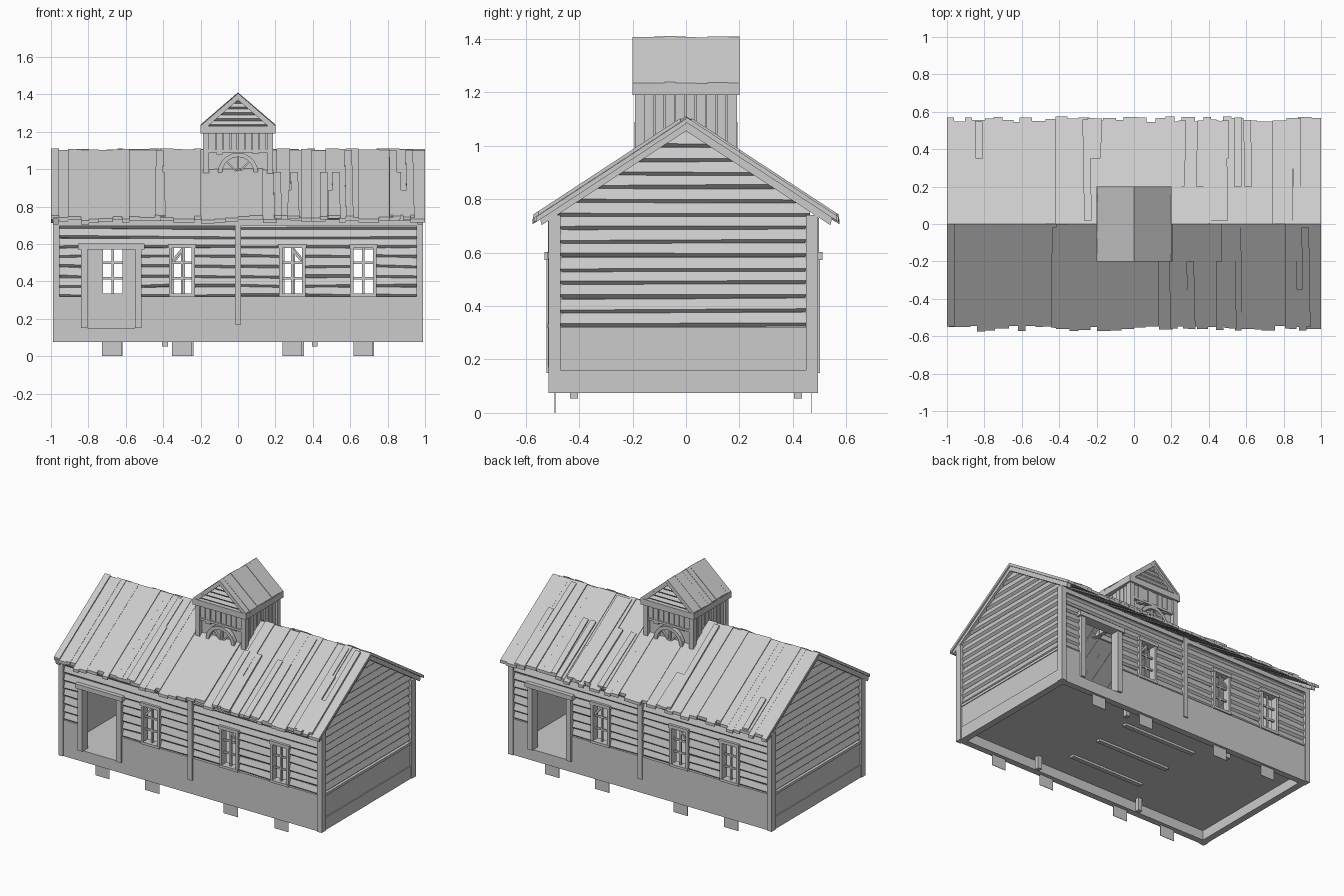
import bpy, bmesh, math, random
from mathutils import Vector

random.seed(4)
if "Cube" in bpy.data.objects:
    bpy.data.objects.remove(bpy.data.objects["Cube"])

GREY = (0.6, 0.6, 0.6, 1)
wood = bpy.data.materials.new("weathered_grey")
wood.diffuse_color = GREY
wood.use_nodes = True
wood.node_tree.nodes["Principled BSDF"].inputs["Base Color"].default_value = GREY

YC = -0.01          # centre line of the walls
RIDGE, SLOPE = 1.1, 0.655


def loft(bm, a, b):
    """Solid between two matching outlines."""
    va, vb = [[bm.verts.new(p) for p in ring] for ring in (a, b)]
    n = len(va)
    for i in range(n):
        j = (i + 1) % n
        bm.faces.new((va[i], va[j], vb[j], vb[i]))
    bm.faces.new(va[::-1])
    bm.faces.new(vb)


def box(bm, x0, x1, y0, y1, z0, z1):
    ring = [(y0, z0), (y1, z0), (y1, z1), (y0, z1)]
    loft(bm, [(x0, *p) for p in ring], [(x1, *p) for p in ring])


def finish(name, bm, opposite=None, pivot=YC):
    """Make the object, and optionally its half-turn copy on the far side."""
    bmesh.ops.recalc_face_normals(bm, faces=bm.faces)
    mesh = bpy.data.meshes.new(name)
    bm.to_mesh(mesh)
    bm.free()
    mesh.materials.append(wood)
    ob = bpy.data.objects.new(name, mesh)
    bpy.context.collection.objects.link(ob)
    if opposite:
        twin = bpy.data.objects.new(opposite, mesh)
        twin.rotation_euler.z = math.pi
        twin.location.y = 2 * pivot
        bpy.context.collection.objects.link(twin)


def lap(z0, z1, lip=0.016):
    """Clapboard section: (outward, height), fat lower edge with sloping lip."""
    return [(0, z0), (0, z1), (0.003, z1), (lip, z0 + 0.012), (0.004, z0)]


def jit(a):
    return random.uniform(-a, a)


# Openings of a long wall: x0, x1, z0, z1
WINDOWS = (-0.3, 0.29, 0.67)
DOOR = (-0.805, -0.55, 0.15, 0.575)
openings = [DOOR] + [(c - 0.055, c + 0.055, 0.33, 0.585) for c in WINDOWS]


def spans(z0, z1):
    """Solid stretches of wall between openings at a height."""
    x, out = -0.97, []
    for o in openings:
        if o[2] < z1 - 0.011 and o[3] > z0 + 0.011:
            out.append((x, o[0]))
            x = o[1]
    return out + [(x, 0.97)]


# Long wall core and plinth
bm = bmesh.new()
box(bm, -0.98, 0.98, -0.508, -0.465, 0.075, 0.15)
for z0, z1, front in ((0.15, 0.32, -0.508), (0.32, 0.585, -0.49), (0.585, 0.73, -0.49)):
    for x0, x1 in spans(z0, z1):
        box(bm, x0, x1, front, -0.465, z0, z1)
finish("front_wall", bm, "back_wall")

# Long wall clapboards
ROWS = (0.32, 0.37, 0.42, 0.475, 0.53, 0.58, 0.63, 0.68, 0.73)
bm = bmesh.new()
for z0, z1 in zip(ROWS, ROWS[1:]):
    for x0, x1 in spans(z0, z1):
        cuts = [x0, 0, x1] if x0 < 0 < x1 else [x0, x1]
        for a, b in zip(cuts, cuts[1:]):
            ends = []
            for x in (a, b):
                d = jit(0.005)
                ends.append([(x, -0.489 - u, z + (d if u > 0 else 0)) for u, z in lap(z0, z1)])
            loft(bm, *ends)
finish("front_siding", bm, "back_siding")

# Wall posts and eave rail
bm = bmesh.new()
for x0, x1 in ((-0.99, -0.955), (0.955, 0.99)):
    box(bm, x0, x1, -0.515, -0.47, 0.075, 0.74)
box(bm, -0.016, 0.016, -0.517, -0.48, 0.17, 0.73)
box(bm, -0.98, 0.98, -0.512, -0.48, 0.7, 0.73)
finish("front_posts", bm, "back_posts")

# Door frame
bm = bmesh.new()
for x0, x1 in ((-0.84, -0.805), (-0.55, -0.515)):
    box(bm, x0, x1, -0.522, -0.46, 0.15, 0.575)
box(bm, -0.855, -0.5, -0.53, -0.46, 0.572, 0.602)
finish("front_door_frame", bm, "back_door_frame")

# Windows: surround, glazing bars and a slipped diagonal bar
bm = bmesh.new()
for c in WINDOWS:
    for s in (-1, 1):
        e = sorted((c + s * 0.052, c + s * 0.07))
        box(bm, *e, -0.515, -0.462, 0.325, 0.595)
    box(bm, c - 0.075, c + 0.075, -0.519, -0.462, 0.578, 0.6)
    box(bm, c - 0.07, c + 0.07, -0.518, -0.462, 0.318, 0.335)
    box(bm, c - 0.006, c + 0.006, -0.496, -0.484, 0.33, 0.58)
    for z in (0.417, 0.5):
        box(bm, c - 0.055, c + 0.055, -0.495, -0.485, z - 0.006, z + 0.006)
for c, s in ((-0.3, -1), (0.29, 1)):
    ring = [(c + s * 0.05, 0.5), (c + s * 0.05, 0.52), (c, 0.58), (c, 0.56)]
    loft(bm, [(x, -0.5, z) for x, z in ring], [(x, -0.49, z) for x, z in ring])
finish("front_windows", bm, "back_windows")


def half_width(z):
    return min(0.475, (RIDGE - 0.015 - z) / SLOPE)


# Gable wall core with plinth panel
bm = bmesh.new()
outline = [(-0.47, 0.15), (0.47, 0.15), (0.47, 0.76), (0, 1.07), (-0.47, 0.76)]
loft(bm, *[[(x, y + YC, z) for y, z in outline] for x in (0.94, 0.963)])
box(bm, 0.94, 0.985, -0.505, 0.485, 0.075, 0.16)
box(bm, 0.94, 0.979, -0.49, 0.47, 0.16, 0.305)
box(bm, 0.94, 0.984, -0.49, 0.47, 0.305, 0.322)
finish("left_gable", bm, "right_gable")

# Gable clapboards, trimmed to the roof slope
bm = bmesh.new()
step = 0.0515
for i in range(14):
    z0 = 0.325 + i * step
    ends = []
    for s in (-1, 1):
        d = jit(0.004)
        ends.append([(0.962 + u * 1.1, YC + s * half_width(z), z + (d if u > 0 else 0))
                     for u, z in lap(z0, z0 + step)])
    loft(bm, *ends)
finish("left_gable_siding", bm, "right_gable_siding")

# Bargeboards under the roof edge
bm = bmesh.new()
for s in (-1, 1):
    ring = [(0, RIDGE), (0, RIDGE - 0.045), (s * 0.54, 0.703), (s * 0.55, 0.74)]
    loft(bm, *[[(x, y, z) for y, z in ring] for x in (0.96, 0.99)])
finish("left_bargeboards", bm, "right_bargeboards", 0)


def slope_board(bm, s, x0, x1, y0, y1, lift, thick=0.02, skew=0.0):
    """Board lying on the main roof from y0 (high) to y1 (low)."""
    ends = []
    for y, k in ((y0, 0), (y1, skew)):
        z = RIDGE + lift - SLOPE * y
        ends.append([(x0 + k, s * y, z - thick), (x1 + k, s * y, z - thick),
                     (x1 + k, s * y, z), (x0 + k, s * y, z)])
    loft(bm, *ends)


# Main roof: uneven boards from ridge to eave, with patch boards on top
for s, name in ((-1, "front_roof"), (1, "back_roof")):
    bm = bmesh.new()
    x = -1.0
    while x < 0.999:
        nx = min(1.0, x + random.uniform(0.03, 0.075))
        if nx > 0.975:
            nx = 1.0
        slope_board(bm, s, x, nx, 0, random.uniform(0.545, 0.575), 0.006 + jit(0.005))
        x = nx
    for i in range(14):
        x = random.choice((-0.85, -0.4, -0.2, 0.25, 0.4, 0.55, 0.85)) + jit(0.07)
        top = random.choice((0.02, 0.2, 0.35))
        slope_board(bm, s, x - 0.02, x + 0.02, top, 0.56 + jit(0.01), 0.017, 0.015, jit(0.01))
    finish(name, bm)

# Floor, joists, stub posts and hanging plates beneath
bm = bmesh.new()
box(bm, -0.96, 0.96, -0.48, 0.46, 0.14, 0.15)
for y in (-0.27, -0.02, 0.23):
    box(bm, -0.28, 0.27, y - 0.015, y + 0.015, 0.125, 0.145)
finish("floor", bm)
bm = bmesh.new()
for x in (-0.39, 0.41):
    for y in (-0.42, 0.42):
        box(bm, x - 0.015, x + 0.015, y - 0.015, y + 0.015, 0.053, 0.145)
finish("stub_posts", bm)
bm = bmesh.new()
for c in (-0.675,) + WINDOWS:
    box(bm, c - 0.053, c + 0.053, -0.492, -0.489, 0, 0.09)
finish("front_hanging_plates", bm, "back_hanging_plates")

# Turret front: posts, vertical planks, beam and back panel
bm = bmesh.new()
for s in (-1, 1):
    e = sorted((s * 0.155, s * 0.188))
    box(bm, *e, -0.19, -0.155, 0.96, 1.2)
for i in range(8):
    x = -0.155 + i * 0.03875
    box(bm, x, x + 0.034, -0.178 - random.uniform(0, 0.006), -0.16, 1.085 + jit(0.012), 1.2)
box(bm, -0.16, 0.16, -0.163, -0.15, 0.96, 1.2)
box(bm, -0.2, 0.2, -0.2, -0.165, 1.19, 1.23)
box(bm, -0.16, 0.16, -0.186, -0.165, 1.09, 1.105)
finish("turret_front", bm, "turret_back", 0)

# Turret arch with fan spokes
bm = bmesh.new()
N = 10
for i in range(N):
    ends = []
    for a in (math.pi * i / N, math.pi * (i + 1) / N):
        c, n = math.cos(a), math.sin(a)
        ends.append([(r * c, y, 0.98 + r * n) for r, y in
                     ((0.085, -0.192), (0.108, -0.192), (0.108, -0.16), (0.085, -0.16))])
    loft(bm, *ends)
for k in (1, 2, 3):
    d = Vector((math.cos(k * math.pi / 4), 0, math.sin(k * math.pi / 4)))
    w = Vector((d.z, 0, -d.x)) * 0.005
    ends = [[Vector((0, y, 0.98)) + d * r + w * t for y, t in
             ((-0.178, -1), (-0.178, 1), (-0.16, 1), (-0.16, -1))] for r in (0.0, 0.09)]
    loft(bm, *ends)
finish("turret_front_arch", bm, "turret_back_arch", 0)

# Turret sides
bm = bmesh.new()
for i in range(8):
    y = -0.155 + i * 0.03875
    box(bm, 0.155, 0.17 + random.uniform(0, 0.008), y, y + 0.034, 0.96, 1.2)
box(bm, 0.15, 0.16, -0.16, 0.16, 0.96, 1.2)
box(bm, 0.165, 0.2, -0.165, 0.165, 1.19, 1.23)
finish("turret_left_side", bm, "turret_right_side", 0)

# Turret gable: clapboards and rafters
bm = bmesh.new()
for i in range(5):
    z0 = 1.228 + i * 0.031
    loft(bm, *[[(s * (1.39 - z) / 0.9, -0.165 - u, z) for u, z in lap(z0, z0 + 0.031)]
               for s in (-1, 1)])
for s in (-1, 1):
    ring = [(0, 1.4), (0, 1.37), (s * 0.17, 1.222), (s * 0.195, 1.23)]
    loft(bm, *[[(x, y, z) for x, z in ring] for y in (-0.196, -0.17)])
finish("turret_front_gable", bm, "turret_back_gable", 0)

# Turret roof boards
bm = bmesh.new()
for s in (-1, 1):
    for i in range(10):
        y, lift, e = -0.2 + i * 0.04, jit(0.003), 0.198 + jit(0.003)
        ring = [(0, 1.408), (0, 1.39), (s * e, 1.218), (s * e, 1.236)]
        loft(bm, *[[(x, yy, z + lift) for x, z in ring] for yy in (y, y + 0.04)])
finish("turret_roof", bm)
